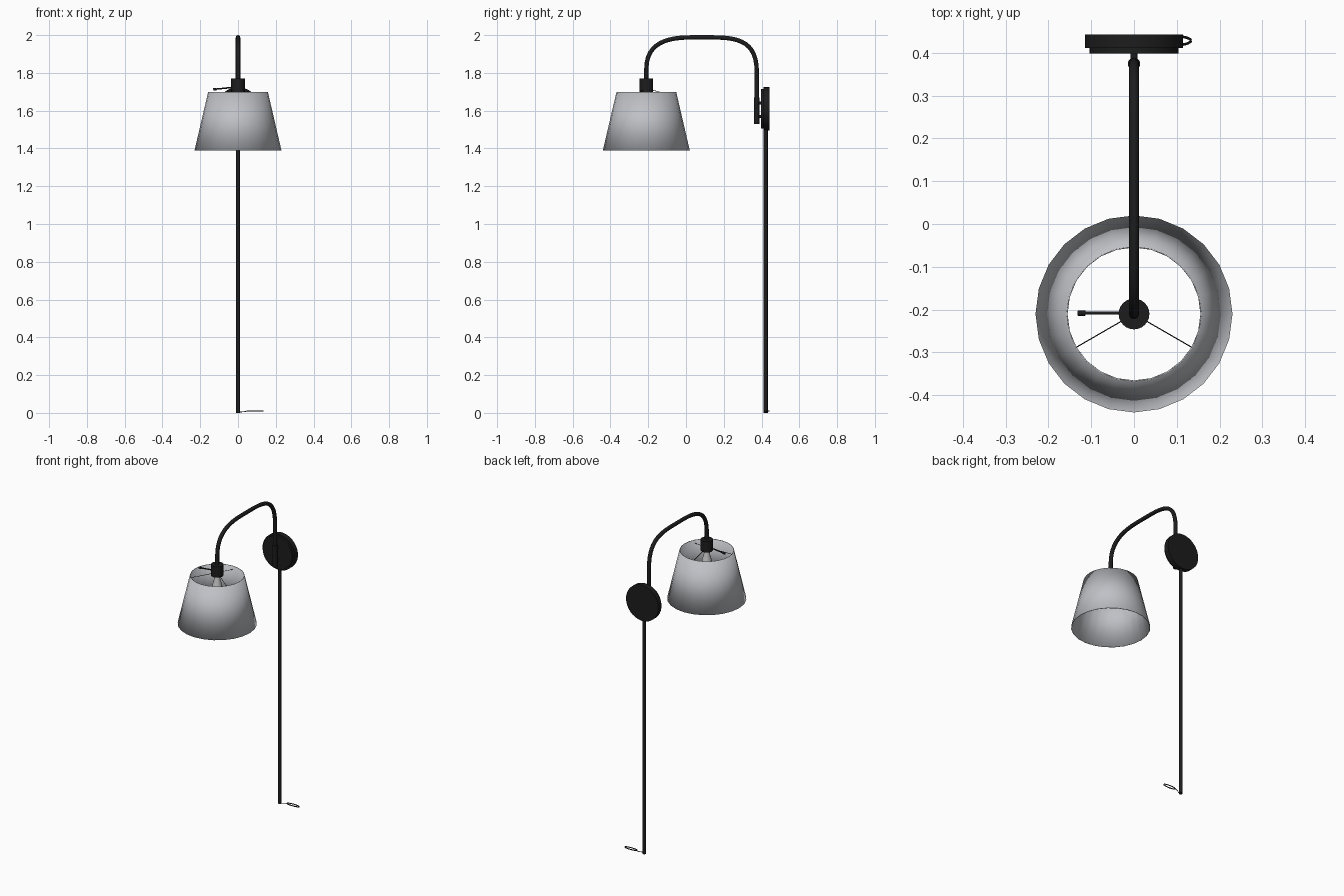
import bpy, math
from mathutils import Vector

if "Cube" in bpy.data.objects:
    bpy.data.objects.remove(bpy.data.objects["Cube"])


def material(name, rgb):
    m = bpy.data.materials.new(name)
    m.diffuse_color = (*rgb, 1)
    m.use_nodes = True
    m.node_tree.nodes["Principled BSDF"].inputs["Base Color"].default_value = m.diffuse_color
    return m


BLACK = material("matte_black", (0.012, 0.012, 0.012))
FABRIC = material("grey_fabric", (0.52, 0.53, 0.56))
GLASS = material("bulb_white", (0.6, 0.6, 0.6))
SHADE_Y = -0.21


def finish(ob, name, mat, angle=40):
    ob.name = name
    ob.data.materials.clear()
    ob.data.materials.append(mat)
    bpy.ops.object.select_all(action='DESELECT')
    ob.select_set(True)
    bpy.context.view_layer.objects.active = ob
    bpy.ops.object.shade_smooth_by_angle(angle=math.radians(angle))
    return ob


def rod(name, a, b, r, mat=BLACK, sides=16):
    """Cylinder between two points."""
    a, b = Vector(a), Vector(b)
    bpy.ops.mesh.primitive_cylinder_add(vertices=sides, radius=r, depth=(b - a).length,
                                        location=(a + b) / 2)
    ob = bpy.context.object
    ob.rotation_euler = (b - a).to_track_quat('Z', 'Y').to_euler()
    return finish(ob, name, mat)


def lathe(name, profile, centre, mat, sides=24):
    """Revolve (radius, z) points around a vertical axis."""
    verts, faces, n = [], [], len(profile)
    for i in range(sides):
        t = 2 * math.pi * i / sides
        verts += [(r * math.sin(t), r * math.cos(t), z) for r, z in profile]
    for i in range(sides):
        j = (i + 1) % sides
        faces += [(i * n + k, i * n + k + 1, j * n + k + 1, j * n + k) for k in range(n - 1)]
    me = bpy.data.meshes.new(name)
    me.from_pydata(verts, [], faces)
    ob = bpy.data.objects.new(name, me)
    ob.location = (*centre, 0)
    bpy.context.collection.objects.link(ob)
    return finish(ob, name, mat)


def tube(name, points, r, mat=BLACK, res=3):
    """Round tube along a list of points."""
    cu = bpy.data.curves.new(name, 'CURVE')
    cu.dimensions = '3D'
    cu.bevel_depth, cu.bevel_resolution, cu.use_fill_caps = r, res, True
    sp = cu.splines.new('POLY')
    sp.points.add(len(points) - 1)
    for p, co in zip(sp.points, points):
        p.co = (*co, 1)
    ob = bpy.data.objects.new(name, cu)
    bpy.context.collection.objects.link(ob)
    bpy.ops.object.select_all(action='DESELECT')
    ob.select_set(True)
    bpy.context.view_layer.objects.active = ob
    bpy.ops.object.convert(target='MESH')
    return finish(bpy.context.object, name, mat, 50)


def bezier(p0, p1, p2, p3, n=12):
    p = [Vector(v) for v in (p0, p1, p2, p3)]
    return [p[0] * (1 - t) ** 3 + p[1] * 3 * t * (1 - t) ** 2 + p[2] * 3 * t * t * (1 - t) + p[3] * t ** 3
            for t in (i / n for i in range(n + 1))]


# Lampshade: open tapered drum with a thin wall
shade = lathe("lampshade", [(0.23, 1.39), (0.158, 1.70)], (0, SHADE_Y), FABRIC)
wall = shade.modifiers.new("wall", 'SOLIDIFY')
wall.thickness, wall.offset = 0.003, -1

# Socket, bulb and shade spokes
rod("socket", (0, SHADE_Y, 1.70), (0, SHADE_Y, 1.77), 0.036, sides=24)
lathe("bulb", [(0.016, 1.705), (0.018, 1.675), (0.028, 1.64), (0.031, 1.615), (0.027, 1.592),
               (0.015, 1.578), (0.0005, 1.574)], (0, SHADE_Y), GLASS, 16)
for i in range(3):
    a = math.radians(90 + 120 * i)
    d = Vector((math.cos(a), math.sin(a), 0))
    c = Vector((0, SHADE_Y, 0))
    rod(f"shade_spoke_{i + 1}", c + d * 0.03 + Vector((0, 0, 1.709)),
        c + d * 0.163 + Vector((0, 0, 1.675)), 0.0015, sides=6)

# Side switch
rod("switch_stem", (-0.03, SHADE_Y + 0.002, 1.723), (-0.118, SHADE_Y + 0.002, 1.714), 0.004, sides=10)
rod("switch_knob", (-0.114, SHADE_Y + 0.002, 1.7145), (-0.131, SHADE_Y + 0.002, 1.713), 0.0065, sides=12)

# Curved arm from socket to wall plate
arm = [(0, SHADE_Y, 1.765)]
arm += bezier((0, SHADE_Y, 1.82), (0, SHADE_Y, 1.96), (0, -0.10, 1.988), (0, 0.03, 1.988))
arm += bezier((0, 0.14, 1.988), (0, 0.29, 1.988), (0, 0.375, 1.96), (0, 0.375, 1.80))
arm += [(0, 0.375, 1.54)]
tube("curved_arm", arm, 0.012)
rod("arm_sleeve", (0, 0.374, 1.53), (0, 0.374, 1.67), 0.0145)

# Round wall plate with stepped front and two fixing posts
rod("wall_plate", (0, 0.411, 1.61), (0, 0.443, 1.61), 0.114, sides=40)
rod("wall_plate_step", (0, 0.398, 1.61), (0, 0.412, 1.61), 0.104, sides=40)
for i, z in enumerate((1.57, 1.64)):
    rod(f"fixing_post_{i + 1}", (0, 0.375, z), (0, 0.40, z), 0.008, sides=12)

# Long cable cover down to the floor
rod("cable_cover", (0, 0.422, 0), (0, 0.422, 1.52), 0.011)

# Loose cord on the floor, ending in a narrow loop
tube("floor_cord", bezier((0, 0.42, 0.004), (0.02, 0.41, 0.004), (0.03, 0.44, 0.006), (0.055, 0.428, 0.01), 8),
     0.002, res=1)
loop = [(0.09 + 0.043 * math.cos(t), 0.428 + 0.011 * math.sin(t), 0.010)
        for t in (2 * math.pi * i / 24 for i in range(25))]
tube("cord_loop", loop, 0.003, res=1)
